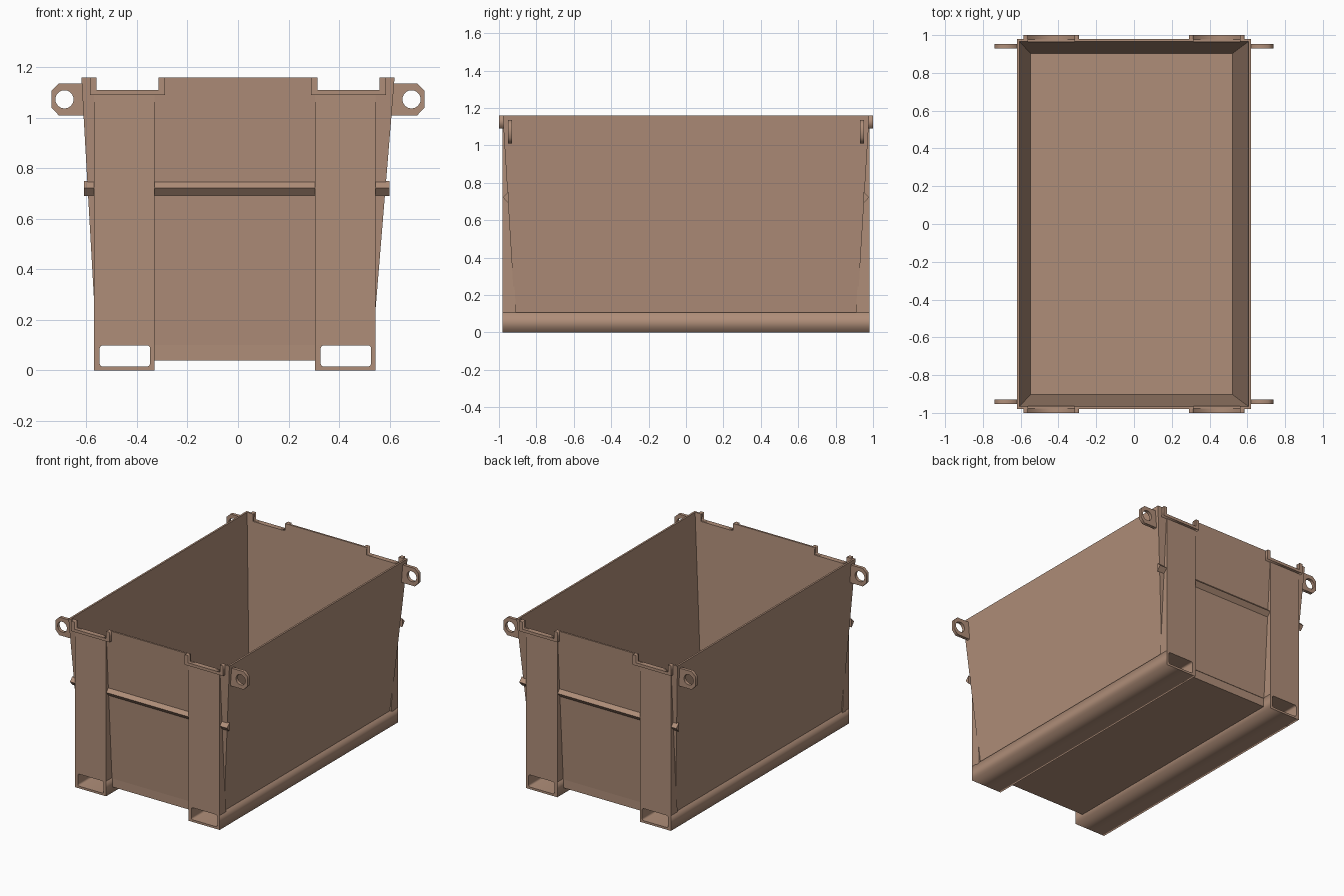
import bpy, bmesh, math

if "Cube" in bpy.data.objects:
    bpy.data.objects.remove(bpy.data.objects["Cube"])

paint = bpy.data.materials.new("tan_paint")
paint.diffuse_color = (0.43, 0.27, 0.19, 1)
paint.use_nodes = True
paint.node_tree.nodes["Principled BSDF"].inputs["Base Color"].default_value = paint.diffuse_color


def mesh_object(name, bm):
    bmesh.ops.recalc_face_normals(bm, faces=bm.faces)
    me = bpy.data.meshes.new(name)
    bm.to_mesh(me)
    bm.free()
    ob = bpy.data.objects.new(name, me)
    me.materials.append(paint)
    bpy.context.collection.objects.link(ob)
    return ob


def prism_x(name, yz, x0, x1):
    """Extrude a (y, z) profile from x0 to x1."""
    bm = bmesh.new()
    a = [bm.verts.new((x0, y, z)) for y, z in yz]
    b = [bm.verts.new((x1, y, z)) for y, z in yz]
    bm.faces.new(a)
    bm.faces.new(b)
    for i in range(len(yz)):
        j = (i + 1) % len(yz)
        bm.faces.new((a[i], a[j], b[j], b[i]))
    return mesh_object(name, bm)


def box(name, x0, x1, y0, y1, z0, z1):
    return prism_x(name, [(y0, z0), (y1, z0), (y1, z1), (y0, z1)], x0, x1)


def plate_y(name, loops, y0, y1):
    """Extrude (x, z) outlines from y0 to y1; inner loops become holes."""
    cu = bpy.data.curves.new(name, 'CURVE')
    cu.dimensions = '2D'
    cu.fill_mode = 'BOTH'
    cu.extrude = abs(y1 - y0) / 2
    for loop in loops:
        sp = cu.splines.new('POLY')
        sp.points.add(len(loop) - 1)
        for p, (x, z) in zip(sp.points, loop):
            p.co = (x, z, 0, 1)
        sp.use_cyclic_u = True
    cu.materials.append(paint)
    ob = bpy.data.objects.new(name, cu)
    ob.rotation_euler.x = math.pi / 2
    ob.location.y = (y0 + y1) / 2
    bpy.context.collection.objects.link(ob)
    bpy.ops.object.select_all(action='DESELECT')
    ob.select_set(True)
    bpy.context.view_layer.objects.active = ob
    bpy.ops.object.convert(target='MESH')
    return ob


def rounded_rect(x0, x1, z0, z1, r, n=4):
    pts = []
    for k, (cx, cz) in enumerate([(x1 - r, z1 - r), (x0 + r, z1 - r),
                                  (x0 + r, z0 + r), (x1 - r, z0 + r)]):
        for i in range(n + 1):
            a = math.pi / 2 * (k + i / n)
            pts.append((cx + r * math.cos(a), cz + r * math.sin(a)))
    return pts


# Tapered open tub: outer shell, rim, inner shell
def ring(bm, x0, x1, y, z):
    return [bm.verts.new(c) for c in ((x0, -y, z), (x1, -y, z), (x1, y, z), (x0, y, z))]


bm = bmesh.new()
rings = [ring(bm, -0.56, 0.533, 0.915, 0.10), ring(bm, -0.62, 0.62, 0.98, 1.16),
         ring(bm, -0.607, 0.607, 0.967, 1.16), ring(bm, -0.548, 0.521, 0.903, 0.11)]
for a, b in zip(rings, rings[1:]):
    for i in range(4):
        j = (i + 1) % 4
        bm.faces.new((a[i], a[j], b[j], b[i]))
bm.faces.new(rings[0])
bm.faces.new(rings[-1])
tub = mesh_object("tub", bm)

# Stacking notches cut through the end rims
for s in (-1, 1):
    x0, x1 = sorted((s * 0.315, s * 0.56))
    cutter = box("notch_cutter", x0, x1, -1.1, 1.1, 1.11, 1.3)
    cutter.hide_render = True
    mod = tub.modifiers.new("notch", 'BOOLEAN')
    mod.operation = 'DIFFERENCE'
    mod.solver = 'EXACT'
    mod.object = cutter
    bpy.context.view_layer.objects.active = tub
    bpy.ops.object.modifier_apply(modifier=mod.name)
    bpy.data.objects.remove(cutter)

# Underside plate between the skids
box("underside_plate", -0.33, 0.305, -0.912, 0.912, 0.04, 0.102)

for side, x0, x1 in (("left", -0.57, -0.33), ("right", 0.305, 0.545)):
    # Skid with a fork pocket running right through
    plate_y(side + "_skid", [[(x0, 0), (x1, 0), (x1, 0.105), (x0, 0.105)],
                             rounded_rect(x0 + 0.022, x1 - 0.018, 0.015, 0.099, 0.013)],
            -0.98, 0.98)
    for end, e in (("front", -1), ("back", 1)):
        # Wedge post filling the gap to the sloping end wall
        prism_x(f"{end}_{side}_post", [(e * 0.98, 0.10), (e * 0.98, 1.09),
                                       (e * 0.968, 1.09), (e * 0.908, 0.10)], x0, x1)

for end, e in (("front", -1), ("back", 1)):
    # V-shaped stiffening rail across the end wall
    prism_x(end + "_rail", [(e * 0.95, 0.75), (e * 0.978, 0.722), (e * 0.95, 0.69)],
            -0.61, 0.60)
    for side, s in (("left", -1), ("right", 1)):
        # U-shaped stacking seat at the rim
        seat = [(0.29, 1.16), (0.29, 1.09), (0.585, 1.09), (0.585, 1.16),
                (0.56, 1.16), (0.56, 1.11), (0.315, 1.11), (0.315, 1.16)]
        plate_y(f"{end}_{side}_stacking_seat", [[(s * x, z) for x, z in seat]],
                *sorted((e * 0.97, e * 1.0)))
        # Lifting lug with round eye
        lug = [(0.605, 1.01), (0.71, 1.01), (0.738, 1.04), (0.738, 1.108),
               (0.71, 1.135), (0.612, 1.135)]
        eye = [(0.687 + 0.036 * math.cos(i * math.pi / 12),
                1.073 + 0.036 * math.sin(i * math.pi / 12)) for i in range(24)]
        plate_y(f"{end}_{side}_lifting_lug",
                [[(s * x, z) for x, z in lp] for lp in (lug, eye)],
                *sorted((e * 0.93, e * 0.952)))
